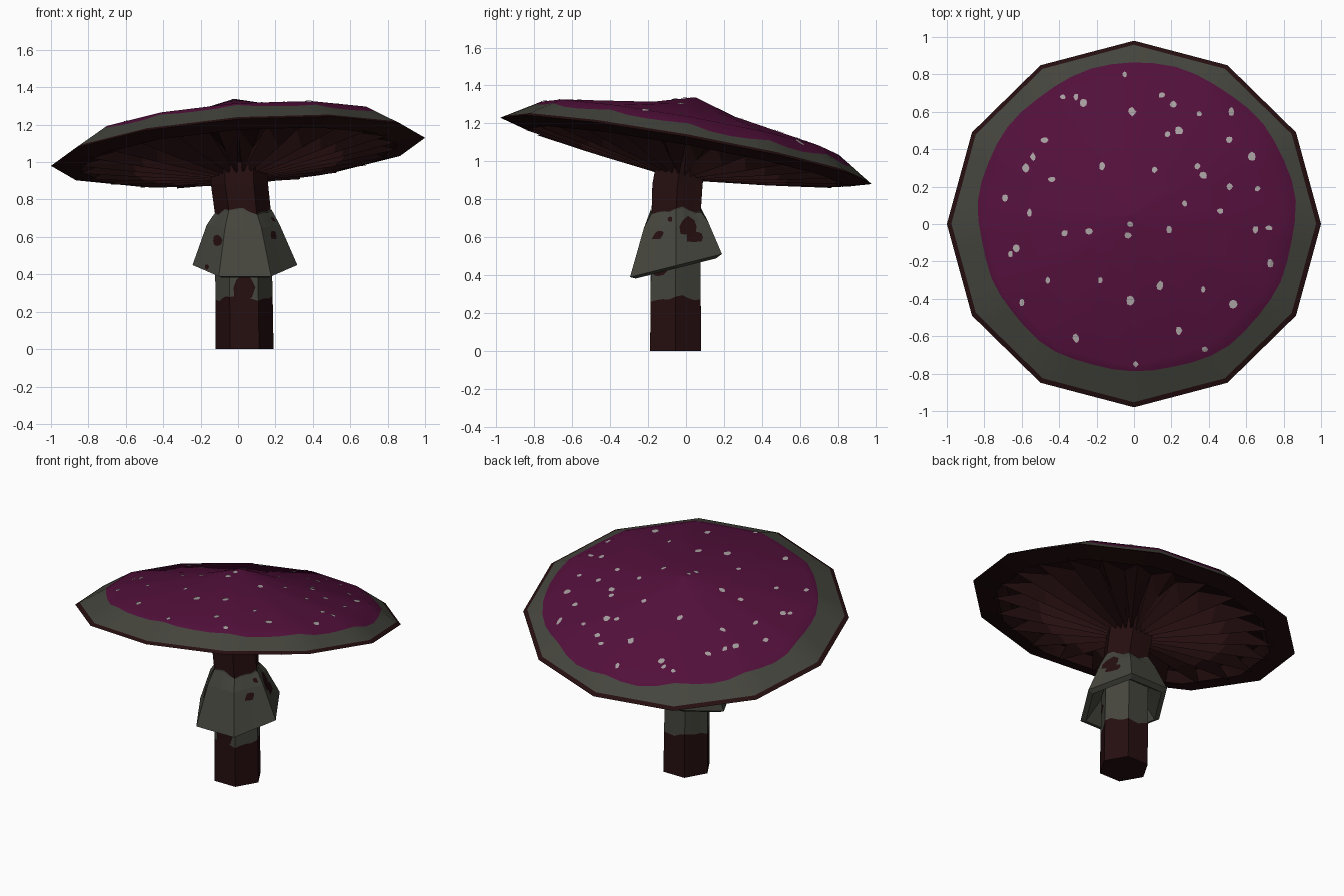
import bpy, bmesh, math, random
from mathutils import Vector
from mathutils.bvhtree import BVHTree

if "Cube" in bpy.data.objects:
    bpy.data.objects.remove(bpy.data.objects["Cube"])

random.seed(4)


def material(name, rgb):
    m = bpy.data.materials.new(name)
    m.diffuse_color = (*rgb, 1)
    m.use_nodes = True
    m.node_tree.nodes["Principled BSDF"].inputs["Base Color"].default_value = m.diffuse_color
    return m


PURPLE = material("plum purple", (0.085, 0.005, 0.043))
GREY = material("mossy grey", (0.060, 0.060, 0.048))
DARK = material("dark red brown", (0.019, 0.0045, 0.005))
PALE = material("pale spot", (0.38, 0.34, 0.34))
MATS = [PURPLE, GREY, DARK, PALE]


def finish(name, bm, recalc=True):
    if recalc:
        bmesh.ops.recalc_face_normals(bm, faces=bm.faces)
    me = bpy.data.meshes.new(name)
    bm.to_mesh(me)
    tree = BVHTree.FromBMesh(bm)
    bm.free()
    for m in MATS:
        me.materials.append(m)
    ob = bpy.data.objects.new(name, me)
    bpy.context.collection.objects.link(ob)
    return ob, tree


def loft(name, rings, bands, close=False):
    """Bridge rings of points; bands gives the material of each strip and of the end caps."""
    bm = bmesh.new()
    vs = [[bm.verts.new(p) for p in r] for r in rings]
    n = len(rings[0])
    pairs = list(zip(vs, vs[1:])) + ([(vs[-1], vs[0])] if close else [])
    for (a, b), mat in zip(pairs, bands):
        for i in range(n):
            j = (i + 1) % n
            bm.faces.new((a[i], a[j], b[j], b[i])).material_index = MATS.index(mat)
    if not close:
        for ring, mat in ((vs[0], bands[0]), (vs[-1], bands[-1])):
            bm.faces.new(ring).material_index = MATS.index(mat)
    return finish(name, bm)


def poly(a, sides):
    """Radius of a regular polygon (corner radius 1, corner at angle 0)."""
    s = math.pi / sides
    return math.cos(s) / math.cos((a % (2 * s)) - s)


def tilt(x, y, h):
    """Cap space to world: the whole cap leans to the back left."""
    return Vector((x - 0.075 * h, 0.98 * y + 0.175 * h, 1.055 + 0.075 * x - 0.175 * y + h))


# --- cap: twelve-sided shell with wavy colour border
SEG = 48
angles = [2 * math.pi * i / SEG for i in range(SEG)]


def cap_ring(t, h):
    return [tilt(t * poly(a, 12) * math.cos(a), t * poly(a, 12) * math.sin(a), h) for a in angles]


def border_ring():
    pts = []
    for a in angles:
        r = 0.845 + 0.03 * math.cos(a - 0.8) + 0.006 * math.sin(5 * a) + 0.005 * math.sin(11 * a)
        t = max(0.805, r / poly(a, 12))
        r = t * poly(a, 12)
        pts.append(tilt(r * math.cos(a), r * math.sin(a), 0.12 * (1 - t) / 0.2))
    return pts


cap_rings = [cap_ring(0.004, 0.282), cap_ring(0.25, 0.212), cap_ring(0.8, 0.12), border_ring(),
             cap_ring(0.975, 0.015), cap_ring(1, 0), cap_ring(0.85, -0.03),
             cap_ring(0.8, 0.03), cap_ring(0.36, 0.13), cap_ring(0.004, 0.16)]
cap, cap_tree = loft("cap", cap_rings,
                     [PURPLE, PURPLE, PURPLE, GREY, DARK, DARK, DARK, DARK, PURPLE])
bpy.context.view_layer.objects.active = cap
cap.select_set(True)
bpy.ops.object.shade_smooth_by_angle(angle=math.radians(32))
cap.select_set(False)

# --- gills: pointed wedges from the stem to the lip
bm = bmesh.new()
GILLS = 24
for i in range(GILLS):
    a = 2 * math.pi * (i + 0.5) / GILLS

    def gp(r, h, da=0.0):
        return bm.verts.new(tilt(r * math.cos(a + da), r * math.sin(a + da), h))

    half = math.pi / GILLS
    keel_in, keel_mid, tip = gp(0.10, -0.14), gp(0.55, -0.08), gp(0.86, -0.032)
    for s in (-1, 1):
        top_in, top_mid = gp(0.12, 0.05, s * half * 0.35), gp(0.62, 0.02, s * half)
        bm.faces.new((keel_in, keel_mid, top_mid, top_in)).material_index = 2
        bm.faces.new((keel_mid, tip, top_mid)).material_index = 2
finish("gills", bm)

# --- stem: six-sided, bending slightly at the top
stem_angles = [2 * math.pi * i / 24 for i in range(24)]


def hex_ring(cx, cy, r, z, slope=0.0, wave=0.0):
    pts = []
    for i, a in enumerate(stem_angles):
        x, y = r * poly(a, 6) * math.cos(a), r * poly(a, 6) * math.sin(a)
        w = wave * (math.sin(3 * a + 1) + 0.6 * math.sin(7 * a))
        pts.append((cx + x, cy + y, z + slope * y + w))
    return pts


stem, stem_tree = loft("stem", [
    hex_ring(0.035, -0.055, 0.155, 0), hex_ring(0.032, -0.055, 0.153, 0.275, 0, 0.012),
    hex_ring(0.025, -0.052, 0.149, 0.74, 0, 0.014), hex_ring(0.008, -0.045, 0.153, 0.88),
    hex_ring(0.005, -0.025, 0.15, 1.0)], [DARK, GREY, DARK, DARK])

# --- skirt: flared collar with a hollow underside
skirt, skirt_tree = loft("skirt", [
    hex_ring(0.027, -0.052, 0.153, 0.735, 0, 0.012), hex_ring(0.028, -0.053, 0.195, 0.665, 0.1),
    hex_ring(0.037, -0.053, 0.28, 0.45, 0.25), hex_ring(0.037, -0.053, 0.245, 0.435, 0.25),
    hex_ring(0.032, -0.053, 0.152, 0.53, 0.1)], [GREY] * 5, close=True)


# --- painted spots: thin irregular plates projected on a surface
def patches(name, tree, items, mat, lift=0.003, sides=8):
    bm = bmesh.new()
    for origin, direction, w, h in items:
        d = Vector(direction).normalized()
        up = Vector((0, 1, 0)) if abs(d.z) > 0.9 else Vector((0, 0, 1))
        side = d.cross(up).normalized()
        rim = []
        for k in range(sides + 1):
            a, f = 2 * math.pi * k / sides, random.uniform(0.8, 1.15) if k < sides else 0
            start = Vector(origin) + side * (w * f * math.cos(a)) + up * (h * f * math.sin(a))
            hit, nor = tree.ray_cast(start, d)[:2]
            if hit:
                rim.append(bm.verts.new(hit - d * lift))
        mid = rim.pop()
        for k in range(len(rim)):
            f = bm.faces.new((mid, rim[k], rim[(k + 1) % len(rim)]))
            f.material_index = MATS.index(mat)
            f.normal_update()
            if f.normal.dot(d) > 0:
                f.normal_flip()
    finish(name, bm, recalc=False)


spots = [(-.05, .80), (-.38, .68), (-.31, .68), (-.27, .65), (.15, .69), (.21, .64), (.35, .59),
         (.52, .60), (-.01, .60), (-.48, .45), (-.54, .36), (-.58, .30), (-.44, .24), (-.17, .31),
         (.11, .29), (.18, .48), (.24, .50), (.34, .31), (.37, .26), (.63, .36), (.51, .45),
         (.51, .20), (.27, .11), (.46, .07), (-.56, .06), (-.69, .14), (-.37, -.05), (-.24, -.04),
         (-.02, 0), (-.03, -.06), (.19, -.03), (.65, -.03), (.72, -.02), (-.66, -.16), (-.63, -.13),
         (-.46, -.30), (-.18, -.30), (-.60, -.42), (-.02, -.41), (.14, -.33), (.37, -.35),
         (.53, -.43), (.24, -.57), (-.31, -.61), (.01, -.75), (.38, -.67), (.73, -.21), (.66, .19)]
patches("cap_spots", cap_tree,
        [((x, y, 2), (0, 0, -1), random.uniform(.012, .022), random.uniform(.014, .025))
         for x, y in spots], PALE, 0.004)

patches("skirt_stains", skirt_tree, [
    ((-0.11, -1, 0.58), (0, 1, 0), 0.025, 0.032),
    ((0.19, -1, 0.61), (0, 1, 0), 0.018, 0.025),
    ((-0.165, -1, 0.44), (0, 1, 0), 0.012, 0.015),
    ((1, 0.01, 0.655), (-1, 0, 0), 0.05, 0.05),
    ((1, 0.045, 0.60), (-1, 0, 0), 0.05, 0.03),
    ((1, -0.085, 0.695), (-1, 0, 0), 0.015, 0.015)], DARK)
patches("stem_stains", stem_tree, [
    ((0.03, -1, 0.33), (0, 1, 0), 0.062, 0.07),
    ((1, -0.14, 0.42), (-1, 0, 0), 0.035, 0.03)], DARK)
